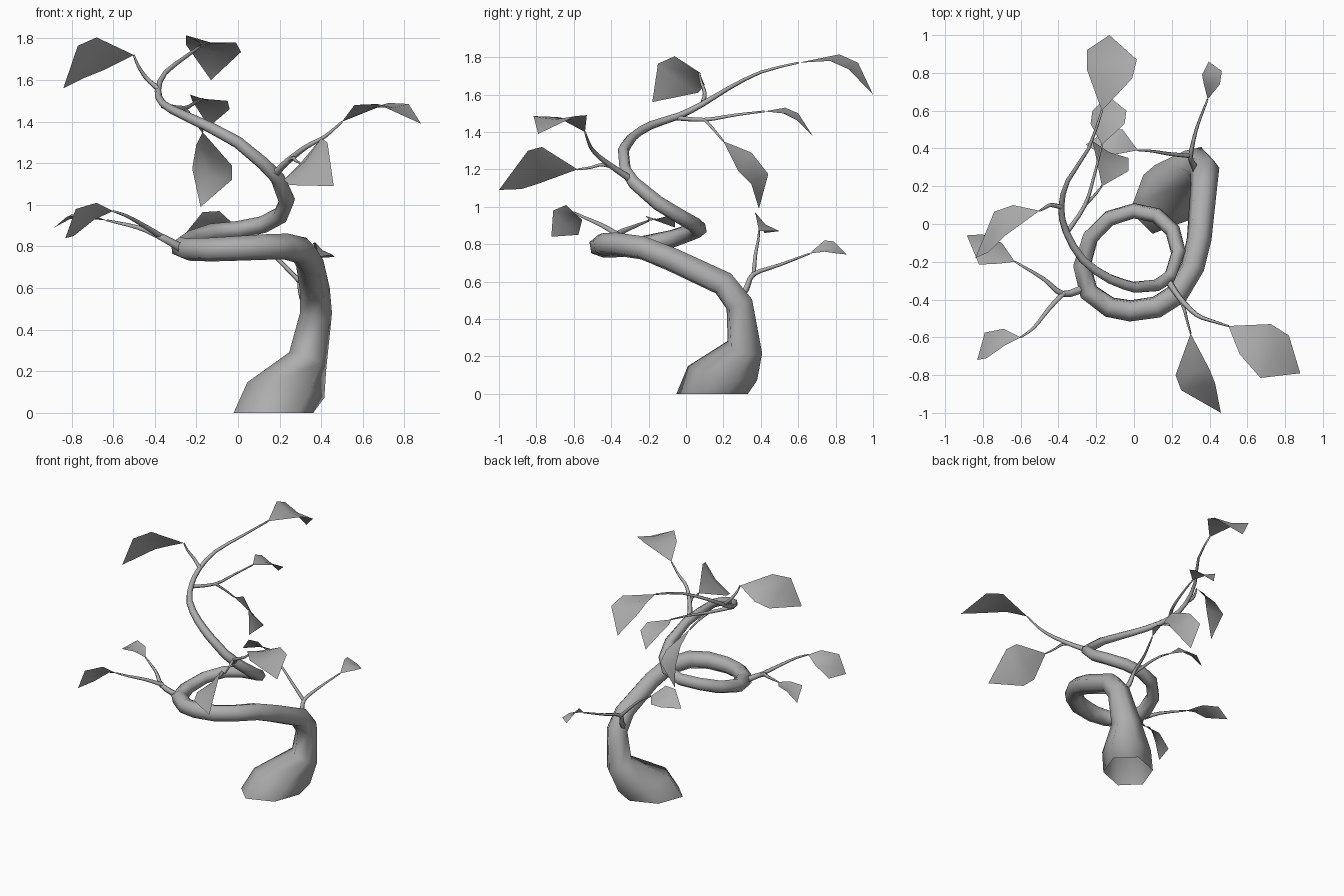
import bpy, math
from mathutils import Vector

grey = bpy.data.materials.new("bark_grey")
grey.diffuse_color = (0.42, 0.42, 0.42, 1)


def make_mesh(name, verts, faces):
    me = bpy.data.meshes.new(name)
    me.from_pydata([tuple(v) for v in verts], [], faces)
    me.update()
    me.materials.append(grey)
    for p in me.polygons:
        p.use_smooth = True
    ob = bpy.data.objects.new(name, me)
    bpy.context.collection.objects.link(ob)
    return ob


def spline(pts, steps):
    """Catmull-Rom subdivision of a list of points (any dimension)."""
    pts = [Vector(p) for p in pts]
    out = []
    for i in range(len(pts) - 1):
        a, b, c, d = (pts[max(i - 1, 0)], pts[i], pts[i + 1], pts[min(i + 2, len(pts) - 1)])
        for k in range(steps):
            t = k / steps
            out.append(0.5 * (2 * b + (c - a) * t + (2 * a - 5 * b + 4 * c - d) * t ** 2
                              + (3 * b - a - 3 * c + d) * t ** 3))
    return out + [pts[-1]]


def tube(name, pts, radii, sides, root=False):
    """Tapered open tube with a twist-free frame; root flattens and widens the foot."""
    pts = [Vector(p) for p in pts]
    n = len(pts)
    lean, up = Vector((1, 1, 0)).normalized(), Vector((0, 0, 1))
    across = Vector((1, -1, 0)).normalized()
    verts, faces = [], []
    prev, u = None, None
    for i, p in enumerate(pts):
        a = (p - pts[max(i - 1, 0)]).normalized()
        b = (pts[min(i + 1, n - 1)] - p).normalized()
        t = (a + b).normalized()
        if root and i < 2:
            t = up if i == 0 else (t + 2.2 * up).normalized()
        if prev is None:
            u = Vector((1, 0.27, 0)) if abs(t.x) < 0.9 else up
        else:
            u = prev.rotation_difference(t) @ u
        u = (u - t * u.dot(t)).normalized()
        v = t.cross(u)
        prev = t
        for k in range(sides):
            w = 2 * math.pi * k / sides
            off = radii[i] * (math.cos(w) * u + math.sin(w) * v)
            if root and i < 2:
                off += lean * off.dot(lean) * 0.1 - across * off.dot(across) * 0.13
            verts.append(p + off)
    for i in range(n - 1):
        for k in range(sides):
            a, b = i * sides + k, i * sides + (k + 1) % sides
            faces.append((a, b, b + sides, a + sides))
    faces.append(tuple(range((n - 1) * sides, n * sides)))
    return make_mesh(name, verts, faces)


def stem(name, pts, r0=0.014, r1=0.005):
    pts = spline(pts, 3)
    n = len(pts) - 1
    tube(name, pts, [r0 + (r1 - r0) * i / n for i in range(n + 1)], 5)


def leaf(name, base, l1, l2, tip, r2, r1, sag=0.018):
    """Six-pointed leaf folded along its midrib."""
    base, l1, l2, tip, r2, r1 = map(Vector, (base, l1, l2, tip, r2, r1))
    nrm = (tip - base).cross(l1 - r1).normalized()
    if nrm.z < 0:
        nrm = -nrm
    m1 = (l1 + r1) / 2 - nrm * sag
    m2 = (l2 + r2) / 2 - nrm * sag
    make_mesh(name, [base, l1, m1, r1, l2, m2, r2, tip],
              [(0, 2, 1), (0, 3, 2), (1, 2, 5, 4), (2, 3, 6, 5), (4, 5, 7), (5, 6, 7)])


# Spiralling trunk: x, y, z, radius
trunk = [
    (.17, .14, 0, .195), (.23, .195, .11, .192), (.335, .315, .25, .1),
    (.375, .285, .48, .078), (.37, .20, .59, .072), (.345, -.08, .72, .067),
    (.31, -.23, .78, .065), (.23, -.37, .80, .063), (.12, -.44, .797, .062),
    (-.02, -.46, .79, .06), (-.13, -.44, .785, .058), (-.24, -.36, .785, .055),
    (-.275, -.22, .795, .051), (-.23, -.07, .83, .047), (-.13, .03, .865, .045),
    (0, .07, .88, .043), (.12, .045, .905, .042), (.205, -.035, .95, .041),
    (.235, -.15, 1.02, .04), (.19, -.28, 1.13, .035), (.12, -.325, 1.20, .032),
    (0, -.335, 1.30, .03), (-.13, -.29, 1.37, .027), (-.27, -.19, 1.435, .023),
    (-.36, -.04, 1.485, .019), (-.385, .09, 1.55, .016), (-.35, .23, 1.635, .012),
    (-.24, .40, 1.72, .009), (-.17, .60, 1.77, .006)]
trunk = trunk[:21] + [tuple(p) for p in spline(trunk[21:], 2)]
tube("trunk", [p[:3] for p in trunk], [p[3] for p in trunk], 6, True)

# Side branches and their forks
stem("lower_back_branch", [(.34, .26, .49), (.31, .32, .56), (.30, .36, .64),
                           (.33, .5, .69), (.39, .66, .75)], .022)
stem("lower_back_fork", [(.30, .36, .63), (.19, .37, .74), (.1, .385, .82), (.02, .39, .87)], .013)
stem("left_branch", [(-.27, -.34, .79), (-.38, -.37, .85), (-.48, -.29, .89), (-.63, -.2, .925)], .024)
stem("left_fork", [(-.37, -.365, .85), (-.45, -.45, .9), (-.53, -.55, .945), (-.6, -.6, .97)], .016)
stem("right_branch", [(.18, -.30, 1.15), (.24, -.39, 1.21), (.33, -.48, 1.28),
                      (.42, -.515, 1.33), (.5, -.54, 1.4)], .02)
stem("right_fork", [(.235, -.38, 1.21), (.265, -.45, 1.225), (.28, -.51, 1.21), (.3, -.58, 1.2)], .012)
stem("upper_branch", [(-.36, -.05, 1.475), (-.26, .1, 1.465), (-.21, .26, 1.49), (-.17, .42, 1.51)], .014)
stem("upper_fork", [(-.26, .1, 1.465), (-.21, .15, 1.41), (-.17, .2, 1.35)], .01)
stem("top_left_branch", [(-.385, .09, 1.56), (-.44, .1, 1.61), (-.48, .08, 1.67), (-.5, .07, 1.72)], .014)

# Leaves: base, left pair, tip, right pair
leaf("top_leaf", (-.17, .6, 1.77), (-.25, .82, 1.815), (-.25, .92, 1.77),
     (-.13, 1.0, 1.6), (.015, .87, 1.735), (-.01, .77, 1.78))
leaf("top_left_leaf", (-.5, .07, 1.72), (-.64, .1, 1.65), (-.74, .065, 1.61),
     (-.84, -.18, 1.56), (-.77, -.15, 1.765), (-.68, -.06, 1.805))
leaf("upper_leaf", (-.17, .42, 1.51), (-.23, .53, 1.53), (-.22, .6, 1.5),
     (-.14, .68, 1.375), (-.04, .6, 1.46), (-.05, .53, 1.5))
leaf("hanging_leaf", (-.17, .2, 1.35), (-.2, .35, 1.29), (-.22, .44, 1.175),
     (-.18, .39, .99), (-.03, .35, 1.12), (-.03, .28, 1.19))
leaf("right_leaf", (.5, -.54, 1.4), (.725, -.53, 1.49), (.82, -.59, 1.485),
     (.88, -.79, 1.39), (.67, -.815, 1.485), (.56, -.69, 1.48))
leaf("right_front_leaf", (.3, -.58, 1.2), (.40, -.77, 1.32), (.43, -.845, 1.3),
     (.46, -1.0, 1.09), (.25, -.88, 1.095), (.22, -.8, 1.12))
leaf("left_leaf", (-.63, -.2, .925), (-.7, -.1, .95), (-.8, -.055, .955),
     (-.885, -.06, .89), (-.82, -.215, .945), (-.72, -.21, .95))
leaf("left_front_leaf", (-.6, -.6, .97), (-.69, -.555, .93), (-.79, -.575, .85),
     (-.83, -.72, .84), (-.78, -.71, .98), (-.68, -.64, 1.01))
leaf("lower_back_leaf", (.39, .66, .75), (.37, .74, .82), (.36, .79, .815),
     (.395, .86, .745), (.465, .81, .75), (.455, .74, .76), .01)
leaf("lower_inner_leaf", (.02, .39, .87), (-.06, .5, .87), (-.14, .5, .87),
     (-.255, .42, .86), (-.17, .37, .965), (-.09, .37, .97))
